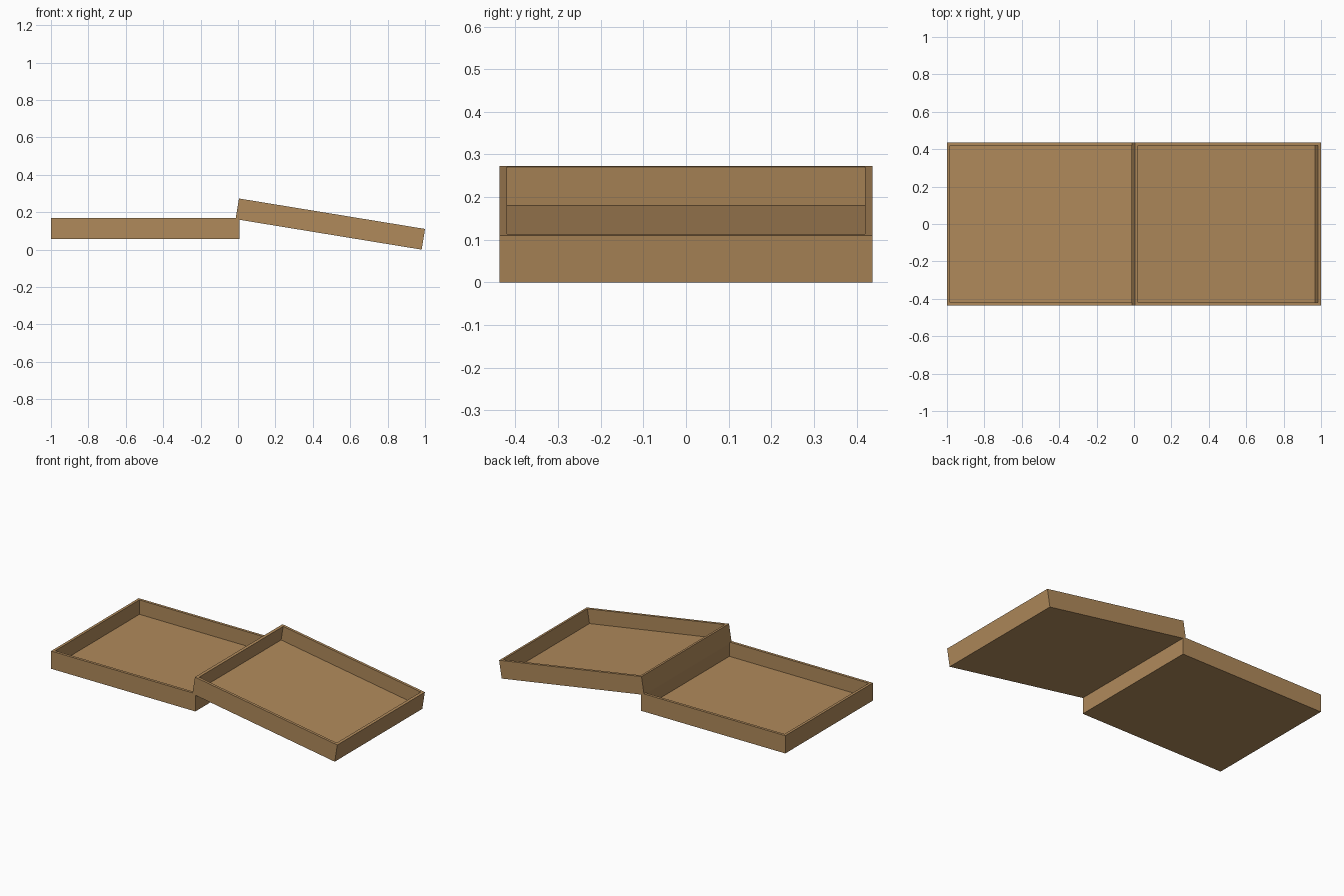
import bpy, bmesh, math
from mathutils import Matrix, Vector

if "Cube" in bpy.data.objects:
    bpy.data.objects.remove(bpy.data.objects["Cube"])

LENGTH, WIDTH, HEIGHT = 1.008, 0.874, 0.112
WALL, FLOOR = 0.017, 0.021
TILT = math.radians(9.3)

wood = bpy.data.materials.new("tan_wood")
wood.diffuse_color = (0.434, 0.254, 0.105, 1)
wood.use_nodes = True
wood.node_tree.nodes["Principled BSDF"].inputs["Base Color"].default_value = wood.diffuse_color


def tray(name, corner, tilt):
    """Open tray whose lower right edge sits at corner, tilted about y."""
    bm = bmesh.new()
    bmesh.ops.create_cube(bm, size=1)
    bmesh.ops.scale(bm, vec=(LENGTH, WIDTH, HEIGHT), verts=bm.verts)
    bmesh.ops.translate(bm, vec=(-LENGTH / 2, 0, HEIGHT / 2), verts=bm.verts)
    bm.normal_update()
    # rim, then the recess inside it
    top = max(bm.faces, key=lambda f: f.normal.z)
    bmesh.ops.inset_region(bm, faces=[top], thickness=WALL, use_even_offset=True)
    ext = bmesh.ops.extrude_discrete_faces(bm, faces=[top])
    floor = ext["faces"][0]
    bmesh.ops.translate(bm, vec=(0, 0, FLOOR - HEIGHT), verts=floor.verts)
    bmesh.ops.recalc_face_normals(bm, faces=bm.faces)
    mesh = bpy.data.meshes.new(name)
    bm.to_mesh(mesh)
    bm.free()
    mesh.materials.append(wood)
    obj = bpy.data.objects.new(name, mesh)
    obj.matrix_world = Matrix.Translation(Vector(corner)) @ Matrix.Rotation(tilt, 4, 'Y')
    bpy.context.collection.objects.link(obj)
    return obj


# level tray on the left, sloping tray on the right
tray("level_tray", (LENGTH - 1, 0, 0.057), 0)
tray("sloping_tray", (1 - HEIGHT * math.sin(TILT), 0, 0), TILT)
